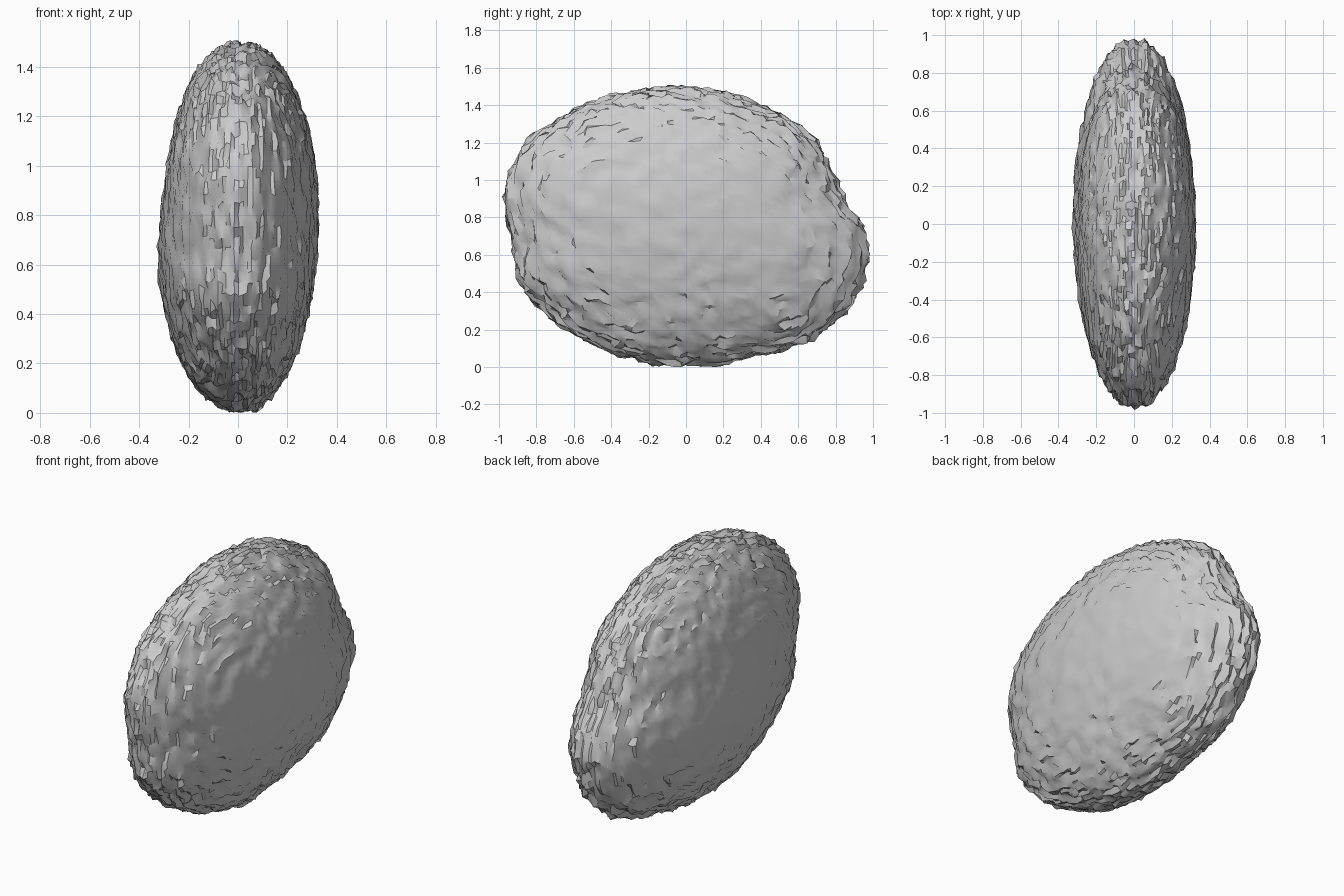
import bpy, bmesh, math, random
from mathutils import Vector, noise

cube = bpy.data.objects.get("Cube")
if cube:
    bpy.data.objects.remove(cube)
random.seed(4)

# Broad outline of the stone, seen from its flat side (y, z)
CENTRE_Z = 0.77
outline = [(0.97, 0.62), (0.93, 0.79), (0.85, 0.88), (0.8, 0.99), (0.7, 1.2),
           (0.59, 1.31), (0.37, 1.42), (0.08, 1.5), (-0.12, 1.51), (-0.36, 1.47),
           (-0.6, 1.39), (-0.76, 1.29), (-0.86, 1.22), (-0.93, 1.1), (-0.98, 0.95),
           (-0.96, 0.8), (-0.92, 0.65), (-0.91, 0.5), (-0.82, 0.36), (-0.67, 0.24),
           (-0.46, 0.12), (-0.29, 0.06), (0.04, 0.03), (0.34, 0.08), (0.6, 0.14),
           (0.76, 0.24), (0.9, 0.4)]
polar = sorted((math.atan2(z - CENTRE_Z, y), math.hypot(y, z - CENTRE_Z)) for y, z in outline)
first, last = polar[0], polar[-1]
polar = [(last[0] - math.tau, last[1])] + polar + [(first[0] + math.tau, first[1])]


def rim_radius(angle):
    for (a0, r0), (a1, r1) in zip(polar, polar[1:]):
        if a0 <= angle <= a1:
            return r0 + (r1 - r0) * (angle - a0) / (a1 - a0)
    return polar[0][1]


def stone_point(d):
    # Coarse chips
    rough = 1 + 0.03 * noise.noise(d * 12) + random.uniform(-0.016, 0.016)
    radius = rim_radius(math.atan2(d.z, d.y)) * rough
    x = math.copysign(abs(d.x) ** 0.94, d.x) * 0.32 * rough
    # The right flank steps inward above mid height, the left leans slightly
    if d.x < 0:
        x += 0.014 * math.tanh(6 * d.z) * abs(d.x)
    else:
        x += 0.006 * math.tanh(4 * d.z) * d.x
    return Vector((x, d.y * radius, CENTRE_Z + d.z * radius))


# Evenly divided cube, rounded and roughened into a stone
bm = bmesh.new()
bmesh.ops.create_cube(bm, size=2)
bmesh.ops.subdivide_edges(bm, edges=bm.edges[:], cuts=31, use_grid_fill=True)
for v in bm.verts:
    even = Vector([math.tan(c * math.pi / 4) for c in v.co]).normalized()
    jitter = Vector([random.uniform(-0.012, 0.012) for _ in range(3)])
    v.co = stone_point((even + jitter).normalized())

# Rest on the ground, centred
low = [min(v.co[i] for v in bm.verts) for i in range(3)]
high = [max(v.co[i] for v in bm.verts) for i in range(3)]
shift = Vector(((low[0] + high[0]) / 2, (low[1] + high[1]) / 2, low[2]))
bmesh.ops.translate(bm, verts=bm.verts[:], vec=-shift)

mesh = bpy.data.meshes.new("stone")
bm.to_mesh(mesh)
bm.free()
stone = bpy.data.objects.new("stone", mesh)
bpy.context.collection.objects.link(stone)

# Plain grey stone
grey = bpy.data.materials.new("stone grey")
grey.use_nodes = True
colour = (0.6, 0.6, 0.6, 1)
grey.diffuse_color = colour
grey.node_tree.nodes["Principled BSDF"].inputs["Base Color"].default_value = colour
mesh.materials.append(grey)

bpy.context.view_layer.objects.active = stone
stone.select_set(True)
bpy.ops.object.shade_smooth_by_angle(angle=math.radians(30))
